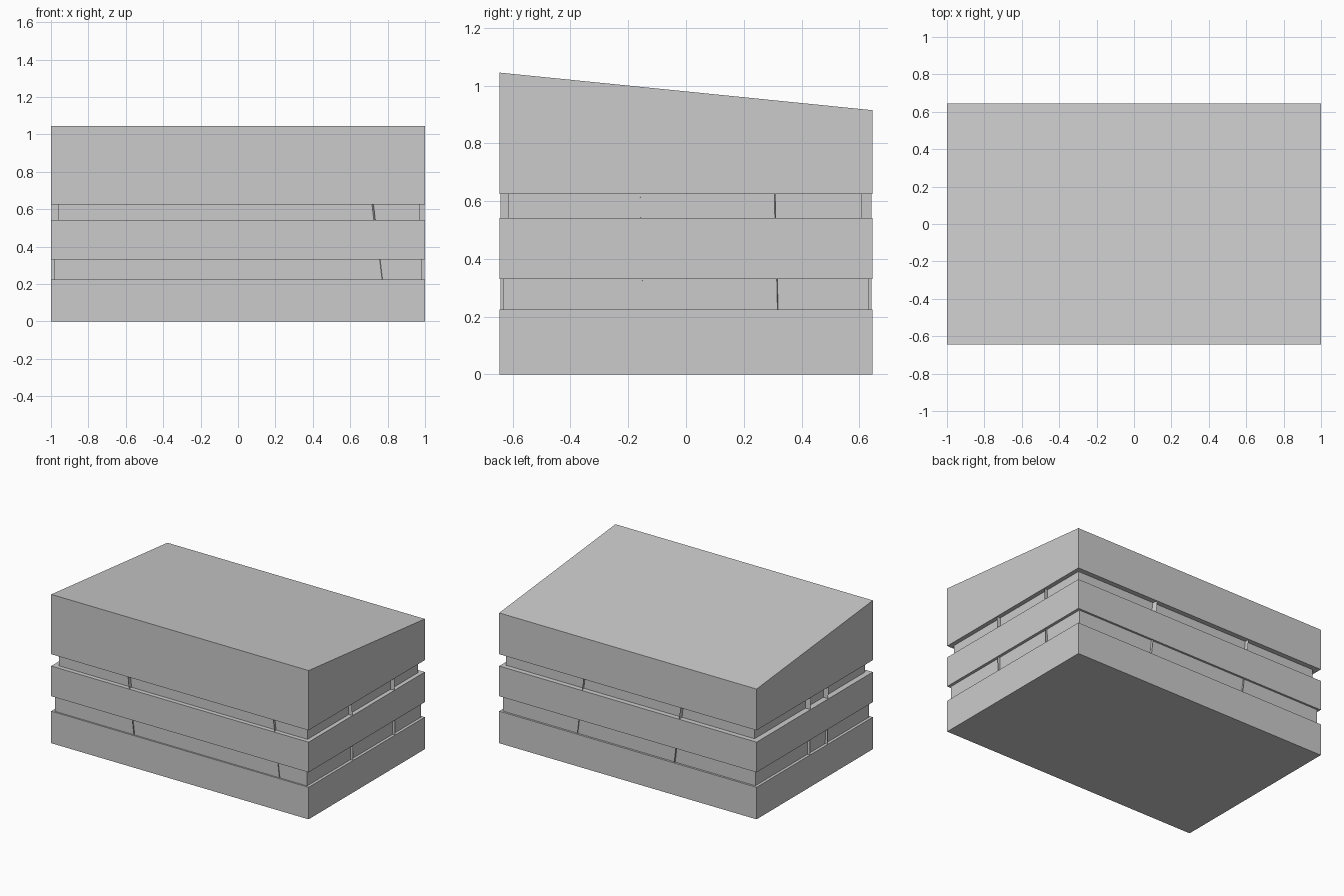
import bpy

if "Cube" in bpy.data.objects:
    bpy.data.objects.remove(bpy.data.objects["Cube"])

HX, HY = 1.0, 0.645


def mesh_object(name, verts, faces):
    me = bpy.data.meshes.new(name)
    me.from_pydata(verts, [], faces)
    me.update()
    ob = bpy.data.objects.new(name, me)
    bpy.context.collection.objects.link(ob)
    return ob


def block(name, x0, x1, y0, y1, z0, z_front, z_back=None):
    """Box whose top may slope from front to back."""
    z_back = z_front if z_back is None else z_back
    corners = [(x0, y0), (x1, y0), (x1, y1), (x0, y1)]
    tops = [z_front, z_front, z_back, z_back]
    verts = [(x, y, z0) for x, y in corners]
    verts += [(x, y, z) for (x, y), z in zip(corners, tops)]
    faces = [(3, 2, 1, 0), (4, 5, 6, 7)]
    faces += [(i, (i + 1) % 4, (i + 1) % 4 + 4, i + 4) for i in range(4)]
    return mesh_object(name, verts, faces)


# Full-width slabs, the top one with a sloping lid
block("bottom_slab", -HX, HX, -HY, HY, 0, 0.225)
block("middle_slab", -HX, HX, -HY, HY, 0.33, 0.542)
block("top_slab", -HX, HX, -HY, HY, 0.625, 1.045, 0.915)

# Recessed cores that form the grooves
block("lower_core", -0.98, 0.98, -0.634, 0.631, 0.225, 0.33)
block("upper_core", -0.96, 0.97, -0.614, 0.61, 0.542, 0.625)

# Thin leaning divider sheets: ends at mid height, and lean per unit z
E = 0.002
SHEETS = [
    ((-0.383, -HY + E), (-0.383, HY - E), (-0.12, 0)),
    ((0.748, -HY + E), (0.37, HY - E), (-0.12, 0)),
    ((-HX + E, 0.045), (HX - E, 0.314), (0, -0.024)),
    ((-HX + E, -0.15), (HX - E, -0.154), (0, -0.024)),
]
for level, z0, z1 in (("lower", 0.225, 0.33), ("upper", 0.542, 0.625)):
    for i, (a, b, lean) in enumerate(SHEETS):
        def at(p, z):
            return (p[0] + lean[0] * (z - 0.43), p[1] + lean[1] * (z - 0.43), z)
        mesh_object(f"{level}_divider_{i + 1}",
                    [at(a, z0), at(b, z0), at(b, z1), at(a, z1)], [(0, 1, 2, 3)])
